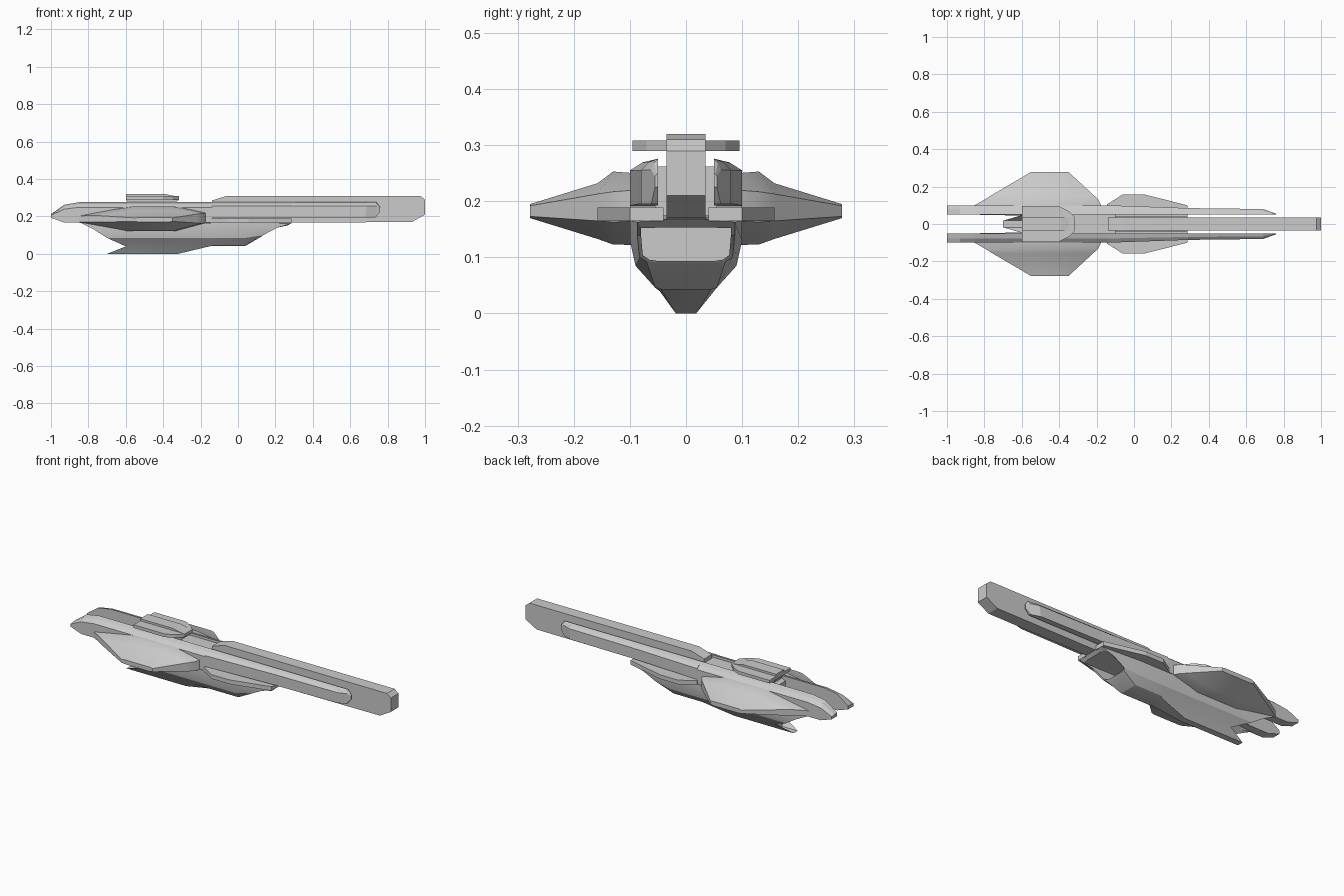
import bpy, bmesh
from math import radians

if "Cube" in bpy.data.objects:
    bpy.data.objects.remove(bpy.data.objects["Cube"])


def loft(name, rings, smooth=False):
    """Skin a list of closed rings and cap both ends."""
    bm = bmesh.new()
    vs = [[bm.verts.new(p) for p in r] for r in rings]
    n = len(rings[0])
    for a, b in zip(vs, vs[1:]):
        for i in range(n):
            j = (i + 1) % n
            bm.faces.new((a[i], a[j], b[j], b[i]))
    bm.faces.new(vs[0])
    bm.faces.new(vs[-1])
    bmesh.ops.remove_doubles(bm, verts=bm.verts, dist=0.0004)
    bmesh.ops.recalc_face_normals(bm, faces=bm.faces)
    me = bpy.data.meshes.new(name)
    bm.to_mesh(me)
    bm.free()
    ob = bpy.data.objects.new(name, me)
    bpy.context.collection.objects.link(ob)
    if smooth:
        bpy.ops.object.select_all(action='DESELECT')
        ob.select_set(True)
        bpy.context.view_layer.objects.active = ob
        bpy.ops.object.shade_smooth_by_angle(angle=radians(28))
    return ob


def side_prism(name, prof, y0, y1):
    return loft(name, [[(x, y, z) for x, z in prof] for y in (y0, y1)])


def top_prism(name, prof, z0, z1):
    return loft(name, [[(x, y, z) for x, y in prof] for z in (z0, z1)])


def full(half):
    """Half section of (x, y, z) mirrored into a closed ring."""
    return half + [(x, -y, z) for x, y, z in reversed(half)]


# Main hull: notched stern, keel, hollow slanted intake at the bow
body = [(.018, 0), (.047, .04), (.09, .085), (.1, .13), (.1, .17), (.05, .17), (.05, .18)]
shallow = [(.045, .043), (.055, .046), (.09, .085), (.1, .13), (.1, .165), (.05, .17), (.05, .175)]
stern_x = [-.7, -.6, -.7, -.77, -.85, -.85, -.6]
lip = [(.12, .055, .09), (.125, .07, .092), (.135, .083, .1), (.21, .087, .14),
       (.285, .087, .163), (.285, .05, .168), (.285, .03, .168)]
mouth = [(.123, .053, .094), (.128, .066, .096), (.138, .077, .104), (.2, .08, .138),
         (.265, .08, .152), (.265, .05, .153), (.265, .03, .153)]
hull = [full([(-.6, min(y, .045), z) for y, z in body]),
        full([(x, y, z) for x, (y, z) in zip(stern_x, body)])]
hull += [full([(x, y, z) for y, z in sec])
         for x, sec in ((-.55, body), (-.32, body), (-.14, shallow), (.04, shallow))]
hull += [full(lip), full(mouth), full([(.06, y, z) for x, y, z in mouth])]
loft("main_hull", hull, True)

# Long central blade and the deck behind it
side_prism("spine_blade", [(-.14, .285), (-.06, .31), (.975, .31), (1, .29), (1, .21),
                           (.93, .17), (-.14, .165)], -.035, .035)
side_prism("rear_deck", [(-.6, .17), (-.6, .25), (-.57, .262), (-.1, .262), (-.1, .17)], -.055, .055)

# Bridge: raised strip with a flat clipped plate
side_prism("bridge_strip", [(-.6, .29), (-.6, .32), (-.39, .32), (-.35, .311), (-.315, .308),
                            (-.315, .29), (-.36, .25), (-.57, .25)], -.035, .035)
half_plate = [(-.6, .095), (-.4, .095), (-.35, .07), (-.315, .035)]
top_prism("bridge_plate", half_plate + [(x, -y) for x, y in reversed(half_plate)], .29, .308)

# Rail stations: x of top, x of bottom, outer y, bottom z, top z
rail = [(-1, -1, .1, .192, .212), (-.93, -.93, .1, .168, .262), (-.85, -.85, .1, .168, .276),
        (-.14, -.14, .1, .168, .276), (-.14, -.14, .1, .192, .276), (.29, .29, .085, .195, .276),
        (.69, .68, .08, .195, .276), (.74, .735, .062, .195, .276), (.76, .76, .055, .225, .25)]
wing = [(.09, [(-.87, .2), (-.6, .25), (-.31, .25), (-.17, .22),
               (-.17, .165), (-.33, .122), (-.6, .122), (-.87, .17)]),
        (.13, [(-.80, .205), (-.56, .253), (-.35, .253), (-.19, .217),
               (-.19, .163), (-.35, .123), (-.56, .123), (-.80, .17)]),
        (.158, [(-.755, .205), (-.555, .232), (-.36, .232), (-.22, .213),
                (-.22, .165), (-.36, .133), (-.555, .133), (-.755, .17)]),
        (.278, [(-.55, .192), (-.53, .195), (-.37, .195), (-.35, .192),
                (-.35, .173), (-.37, .17), (-.53, .17), (-.55, .173)])]

for s, side in ((-1, "right"), (1, "left")):
    # Full-length rail ending in a tail prong and a forward prong
    rings = []
    for xt, xb, yo, zb, zt in rail:
        w, h = yo - .05, zt - zb
        rings.append([(xb, s * .05, zb), (xt, s * .05, zt),
                      (xt, s * (.05 + .55 * w), zt - .08 * h),
                      (xt, s * yo, zt - .25 * h), (xb, s * yo, zb)])
    loft(side + "_rail", rings)
    # Lens-shaped main wing
    loft(side + "_wing", [[(x, s * y, z) for x, z in ring] for y, ring in wing], True)
    # Thin forward fin
    top_prism(side + "_front_fin", [(-.145, s * .04), (-.145, s * .105), (-.06, s * .158),
                                    (.055, s * .158), (.285, s * .1), (.285, s * .04)], .165, .189)
